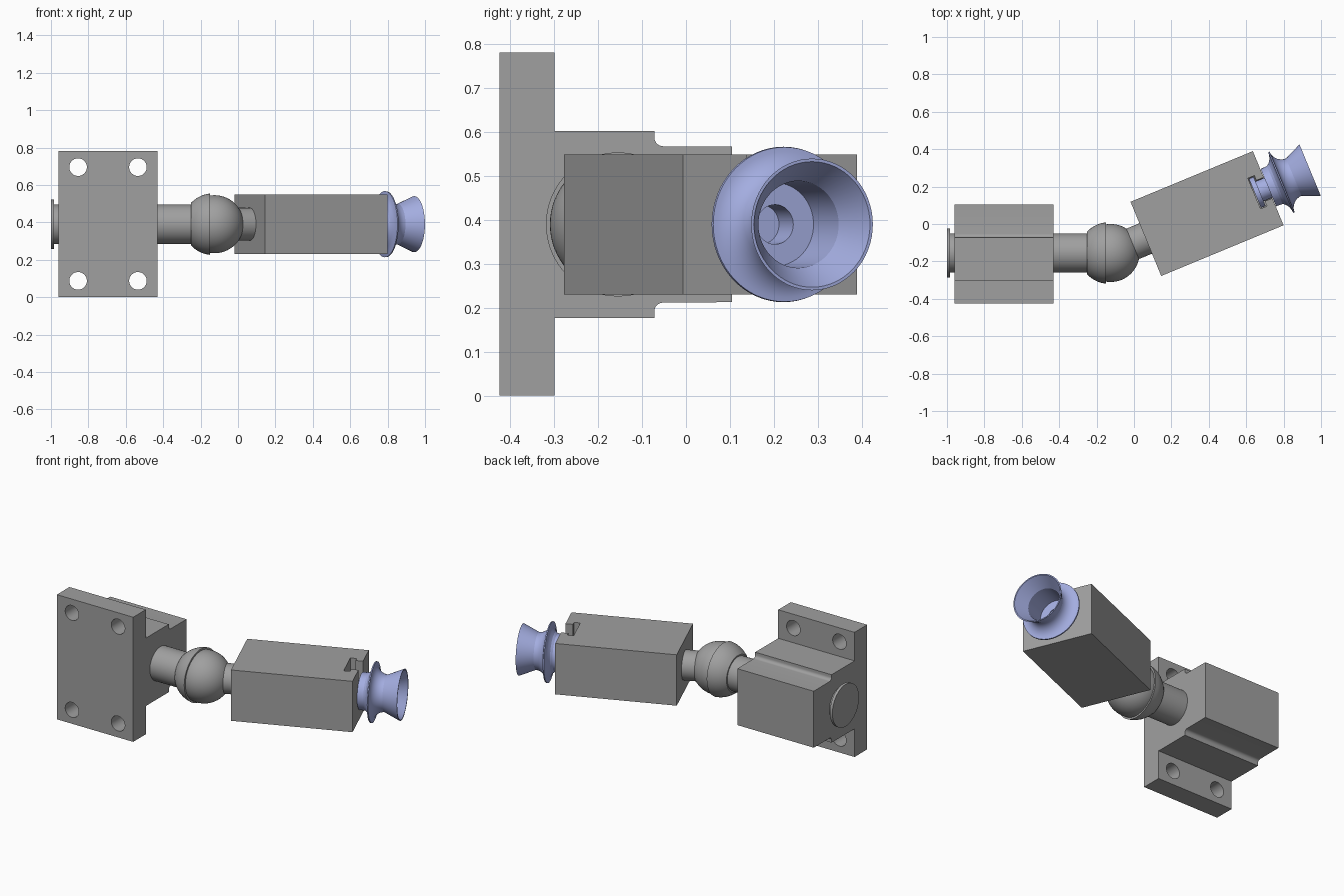
import bpy, bmesh
from math import radians, sin, cos, pi, sqrt
from mathutils import Matrix, Vector

if "Cube" in bpy.data.objects:
    bpy.data.objects.remove(bpy.data.objects["Cube"])

AXIS_Z = 0.390
PIVOT = Vector((-0.125, -0.155, AXIS_Z))      # centre of the ball joint
STRAIGHT = Matrix.Translation(PIVOT)
TILTED = STRAIGHT @ Matrix.Rotation(radians(22.5), 4, 'Z')


def material(name, color):
    mat = bpy.data.materials.new(name)
    mat.diffuse_color = (*color, 1)
    mat.use_nodes = True
    mat.node_tree.nodes["Principled BSDF"].inputs["Base Color"].default_value = mat.diffuse_color
    return mat


STEEL = material("dark_grey", (0.35, 0.35, 0.35))
RUBBER = material("blue_rubber", (0.37, 0.42, 0.75))


def smooth(ob, angle):
    bpy.ops.object.select_all(action='DESELECT')
    ob.select_set(True)
    bpy.context.view_layer.objects.active = ob
    bpy.ops.object.shade_smooth_by_angle(angle=radians(angle))


def finish(name, bm, matrix, mat):
    bmesh.ops.recalc_face_normals(bm, faces=bm.faces)
    mesh = bpy.data.meshes.new(name)
    bm.to_mesh(mesh)
    bm.free()
    mesh.materials.append(mat)
    ob = bpy.data.objects.new(name, mesh)
    bpy.context.collection.objects.link(ob)
    ob.matrix_world = matrix
    return ob


def prism(name, outline, x0, x1, matrix=Matrix()):
    """Extrude a (y, z) outline along x."""
    bm = bmesh.new()
    face = bm.faces.new([bm.verts.new((x0, y, z)) for y, z in outline])
    ext = bmesh.ops.extrude_face_region(bm, geom=[face])
    bmesh.ops.translate(bm, vec=(x1 - x0, 0, 0),
                        verts=[v for v in ext['geom'] if isinstance(v, bmesh.types.BMVert)])
    return finish(name, bm, matrix, STEEL)


def lathe(name, profile, matrix, mat=STEEL, angle=35):
    """Spin an (x, radius) profile around the local x axis."""
    bm = bmesh.new()
    vs = [bm.verts.new((x, 0, r)) for x, r in profile]
    es = [bm.edges.new(p) for p in zip(vs, vs[1:])]
    bmesh.ops.spin(bm, geom=vs + es, cent=(0, 0, 0), axis=(1, 0, 0),
                   angle=2 * pi, steps=64)
    bmesh.ops.remove_doubles(bm, verts=bm.verts, dist=1e-5)
    bmesh.ops.dissolve_degenerate(bm, edges=bm.edges, dist=1e-6)
    ob = finish(name, bm, matrix, mat)
    smooth(ob, angle)
    return ob


def cut(target, cutter):
    cutter.hide_render = True
    mod = target.modifiers.new("cut", 'BOOLEAN')
    mod.operation = 'DIFFERENCE'
    mod.solver = 'EXACT'
    mod.object = cutter
    bpy.context.view_layer.objects.active = target
    bpy.ops.object.modifier_apply(modifier=mod.name)
    bpy.data.objects.remove(cutter)


def rect(y0, y1, z0, z1):
    return [(y0, z0), (y1, z0), (y1, z1), (y0, z1)]


# mounting plate with four bolt holes
plate = prism("mounting_plate", rect(-0.425, -0.30, 0, 0.782), -0.96, -0.43)
to_y = Matrix.Rotation(radians(90), 4, 'Z')
for x in (-0.855, -0.535):
    for z in (0.087, 0.695):
        cut(plate, lathe("bolt_hole_cutter",
                         [(-0.2, 0), (-0.2, 0.047), (0.2, 0.047), (0.2, 0)],
                         Matrix.Translation((x, -0.36, z)) @ to_y))
smooth(plate, 35)

# stepped bearing housing with filleted steps, mirrored about its axis
fillet = [(-0.052 - 0.02 * cos(a), 0.198 - 0.02 * sin(a))
          for a in (i * pi / 12 for i in range(7))]
half = [(-0.30, 0.213), (-0.072, 0.213)] + fillet + [(0.105, 0.177)]
outline = [(y, AXIS_Z + h) for y, h in half] + [(y, AXIS_Z - h) for y, h in reversed(half)]
smooth(prism("bearing_housing", outline, -0.96, -0.43), 35)

# shaft with end cap and flared ball socket
sock = [(x, sqrt(0.165 ** 2 - (x + 0.007) ** 2))
        for x in (-0.127, -0.11, -0.09, -0.07, -0.05, -0.025)]
lathe("shaft_and_socket",
      [(-0.875, 0), (-0.875, 0.132), (-0.858, 0.132), (-0.858, 0.105), (-0.127, 0.105)]
      + sock + [(-0.025, 0.14), (-0.025, 0)], STRAIGHT)

# ball and neck
R, NECK = 0.155, 0.088
ball = [(-R * cos(i * pi / 32), R * sin(i * pi / 32)) for i in range(26)]
ball = [p for p in ball if p[0] < 0 or p[1] > NECK]
lathe("ball_and_neck", ball + [(sqrt(R * R - NECK * NECK), NECK), (0.204, NECK), (0.204, 0)],
      TILTED)

# head block with T-slot open at the top for the cup stem
head = prism("head_block", rect(-0.217, 0.212, -0.160, 0.159), 0.203, 0.911, TILTED)


def u_shape(r):
    return [(r, 0.3), (-r, 0.3)] + [(-r * cos(i * pi / 24), -r * sin(i * pi / 24))
                                    for i in range(25)]


cut(head, prism("slot_wide_cutter", u_shape(0.088), 0.831, 0.868, TILTED))
cut(head, prism("slot_narrow_cutter", u_shape(0.060), 0.85, 0.95, TILTED))

# suction cup: stem disc, stem, body, dished flange and conical hollow mouth
dish = [(1.060 + 0.068 * cos(a), 0.176 + 0.068 * sin(a))
        for a in (radians(180 + 9 * i) for i in range(11))]
lathe("suction_cup", [
    (0.835, 0), (0.835, 0.084), (0.862, 0.084), (0.862, 0.057), (0.913, 0.057),
    (0.913, 0.108), (0.950, 0.110), (0.963, 0.119), (0.975, 0.136), (0.982, 0.155),
    (0.985, 0.177)] + dish + [
    (1.155, 0.150), (1.155, 0.143), (1.075, 0.099), (0.935, 0.095), (0.935, 0.045),
    (0.850, 0.045), (0.850, 0)], TILTED, RUBBER, 20)
